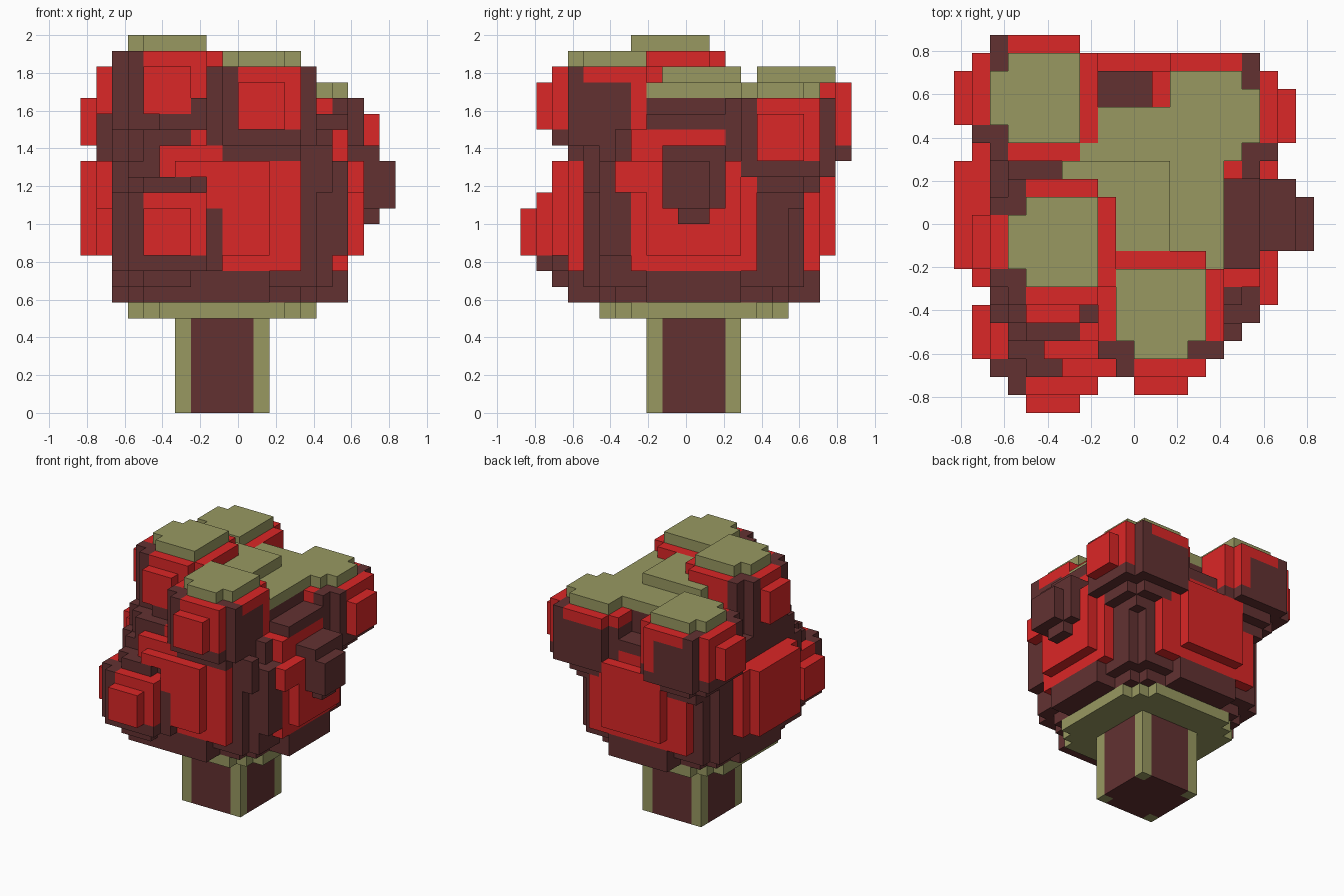
import bpy
import bmesh
from mathutils import Vector

cube = bpy.data.objects.get("Cube")
if cube:
    bpy.data.objects.remove(cube, do_unlink=True)

# Block size and the block coordinates that fall on the world origin
UNIT = 1 / 12
ORIGIN = Vector((10, 10.5, 0))
RED, BROWN, OLIVE = range(3)


def make_material(name, colour):
    material = bpy.data.materials.new(name)
    material.use_nodes = True
    material.diffuse_color = colour
    material.node_tree.nodes["Principled BSDF"].inputs["Base Color"].default_value = colour
    return material


materials = [
    make_material("bright red", (0.71, 0.02, 0.02, 1)),
    make_material("dark brown", (0.123, 0.031, 0.031, 1)),
    make_material("olive green", (0.315, 0.318, 0.12, 1)),
]

# Every filled block maps to its part name and colour; later parts replace earlier ones
blocks = {}


def box(part, colour, x, y, z):
    for i in range(int(x[0]), int(x[1])):
        for j in range(int(y[0]), int(y[1])):
            for k in range(int(z[0]), int(z[1])):
                blocks[i, j, k] = (part, colour)


def around(centre, radius):
    return (centre - radius, centre + radius)


def rounded(part, colour, centre, radius, cut, z):
    """Square layer with stepped corners."""
    for step in range(cut + 1):
        box(part, colour, around(centre[0], radius - step),
            around(centre[1], radius - cut + step), z)


def lobe(part, centre, top, sides, corners, red_walls=(), cap=OLIVE):
    """Rounded bump with a cap, a red rim, raised red panels and brown outer corners."""
    cx, cy = centre
    low = top - 5
    rounded(part, BROWN, centre, 1.5, 0, (low - 2, low - 1))
    rounded(part, BROWN, centre, 2.5, 1, (low - 1, low))
    rounded(part, BROWN, centre, 3.5, 1, (low, top))
    rounded(part, RED, centre, 3.5, 1, (top - 1, top))
    for dx, dy in tuple(sides) + tuple(red_walls):
        # Red wall on the outer layer, leaving one brown edge column
        along = (-1.5, 2.5)
        if dx:
            x, y = around(cx + 3 * dx, 0.5), (cy + along[0], cy + along[1])
        else:
            x, y = (cx + along[0], cx + along[1]), around(cy + 3 * dy, 0.5)
        box(part, RED, x, y, (low + 1, top))
    for dx, dy in sides:
        # Raised square panel
        x = around(cx + 4 * dx, 0.5 if dx else 1.5)
        y = around(cy + 4 * dy, 0.5 if dy else 1.5)
        box(part, RED, x, y, (low + 1, top - 1))
    box(part + "_cap", cap, around(cx, 2.5), around(cy, 2.5), (top, top + 1))
    for dx, dy in corners:
        # Brown corner post under a notch in the cap
        for i, j in ((2, 2), (3, 2), (2, 3)):
            box(part, BROWN, around(cx + i * dx, 0.5), around(cy + j * dy, 0.5), (low, top))
        blocks.pop((int(cx - 0.5) + 2 * dx, int(cy - 0.5) + 2 * dy, top), None)


LEFT, RIGHT, FRONT, BACK = (1, 0), (-1, 0), (0, -1), (0, 1)
FRONT_LEFT, FRONT_RIGHT, BACK_LEFT, BACK_RIGHT = (1, -1), (-1, -1), (1, 1), (-1, 1)
MIDDLE = (9, 11)

# Stem with olive corner posts and brown sides
rounded("stem", BROWN, MIDDLE, 3, 0, (0, 6))
for sx in (6, 11):
    for sy in (8, 13):
        box("stem", OLIVE, (sx, sx + 1), (sy, sy + 1), (0, 6))
rounded("stem_collar", OLIVE, MIDDLE, 6, 2, (6, 7))

# Main body, stepped in at the bottom and the top
rounded("body", BROWN, MIDDLE, 6, 1, (7, 8))
rounded("body", BROWN, MIDDLE, 7, 1, (8, 16))
rounded("body", BROWN, MIDDLE, 7, 2, (16, 18))
rounded("body", BROWN, MIDDLE, 6, 2, (18, 20))
box("body", BROWN, x=(6, 12), y=(3, 19), z=(7, 9))
box("body", BROWN, x=(2, 17), y=(8, 14), z=(7, 9))
box("body", RED, x=(7, 10), y=(4, 7), z=(16, 18))

# Walls, one block proud of the body
box("front_wall", RED, x=(5, 14), y=(3, 4), z=(9, 17))
box("front_wall", BROWN, x=(9, 14), y=(3, 4), z=(16, 17))
box("back_wall", RED, x=(4, 14), y=(18, 19), z=(9, 17))
box("back_wall", BROWN, x=(8, 11), y=(17, 19), z=(17, 18))
box("left_wall", RED, x=(16, 17), y=(7, 15), z=(9, 17))
box("left_wall", RED, x=(15, 17), y=(7, 13), z=(17, 18))
box("right_wall", RED, x=(1, 2), y=(7, 15), z=(10, 16))

# Front left corner of the body
box("left_corner", BROWN, x=(15, 17), y=(5, 7), z=(10, 16))
box("left_corner", BROWN, x=(14, 16), y=(4, 5), z=(14, 17))
box("left_corner", RED, x=(17, 18), y=(6, 8), z=(14, 16))

# Raised slabs in the middle of each wall
SLAB = (10, 16)
box("front_slab", RED, x=(6, 12), y=(2, 4), z=SLAB)
box("back_slab", RED, x=(6, 12), y=(18, 20), z=SLAB)
box("left_slab", RED, x=(16, 18), y=(8, 14), z=SLAB)
box("right_slab", RED, x=(0, 2), y=(8, 14), z=SLAB)

# Top plates
box("top_plate", OLIVE, x=(8, 15), y=(8, 17), z=(20, 21))
box("top_plate", OLIVE, x=(6, 15), y=(14, 16), z=(20, 21))
box("upper_plate", OLIVE, x=(6, 12), y=(9, 14), z=(20, 22))

# Bumps around the body, each followed by its odd red columns
lobe("lower_front_lobe", (5.5, 4.5), 14, (FRONT, RIGHT), (FRONT_RIGHT,), cap=BROWN)
blocks.pop((7, 2, 14))
lobe("back_left_lobe", (14.5, 16.5), 20, (LEFT,), (FRONT_LEFT, BACK_LEFT))
box("back_left_lobe", RED, x=(17, 18), y=(18, 19), z=(16, 20))
lobe("back_right_lobe", (4.5, 17.5), 21, (RIGHT,), (FRONT_RIGHT, BACK_RIGHT), (LEFT,))
box("back_right_lobe", RED, x=(6, 7), y=(20, 21), z=(17, 20))
box("back_right_lobe", RED, x=(1, 2), y=(19, 20), z=(17, 21))
lobe("front_lobe", (11.5, 5.5), 22, (FRONT,), (FRONT_RIGHT, FRONT_LEFT))
box("front_lobe", RED, x=(13, 14), y=(2, 3), z=(18, 22))
box("front_lobe", RED, x=(14, 15), y=(7, 8), z=(17, 22))
lobe("high_right_lobe", (5.5, 9.5), 23, (FRONT, RIGHT), (FRONT_RIGHT, BACK_RIGHT),
     (LEFT, BACK))
box("high_right_lobe", RED, x=(7, 9), y=(6, 7), z=(18, 22))

# Brown knob and shelf on the left side
box("side_shelf", BROWN, x=(15, 17), y=(8, 13), z=(18, 19))
box("side_knob", BROWN, x=(16, 19), y=(9, 13), z=(13, 17))
box("side_knob", BROWN, x=(18, 19), y=(10, 12), z=(12, 13))
box("side_knob", BROWN, x=(19, 20), y=(9, 12), z=(13, 16))

# Turn the blocks of each part into one mesh of exposed faces
DIRECTIONS = [Vector(sign * axis for axis in row)
              for row in ((1, 0, 0), (0, 1, 0), (0, 0, 1)) for sign in (1, -1)]


def build(part):
    bm = bmesh.new()
    corners = {}
    for cell, (owner, colour) in blocks.items():
        if owner != part:
            continue
        middle = Vector(cell) + Vector((0.5, 0.5, 0.5))
        for normal in DIRECTIONS:
            if tuple(int(c + n) for c, n in zip(cell, normal)) in blocks:
                continue
            side = Vector((normal.y, normal.z, normal.x))
            up = normal.cross(side)
            face_verts = []
            for a, b in ((-1, -1), (1, -1), (1, 1), (-1, 1)):
                point = middle + (normal + side * a + up * b) / 2
                key = tuple(round(c) for c in point)
                if key not in corners:
                    corners[key] = bm.verts.new((Vector(key) - ORIGIN) * UNIT)
                face_verts.append(corners[key])
            face = bm.faces.new(face_verts)
            face.material_index = colour
    bmesh.ops.dissolve_limit(bm, angle_limit=0.01, verts=bm.verts, edges=bm.edges,
                             delimit={"MATERIAL"})
    mesh = bpy.data.meshes.new(part)
    bm.to_mesh(mesh)
    bm.free()
    for material in materials:
        mesh.materials.append(material)
    bpy.context.collection.objects.link(bpy.data.objects.new(part, mesh))


for name in sorted({owner for owner, colour in blocks.values()}):
    build(name)
